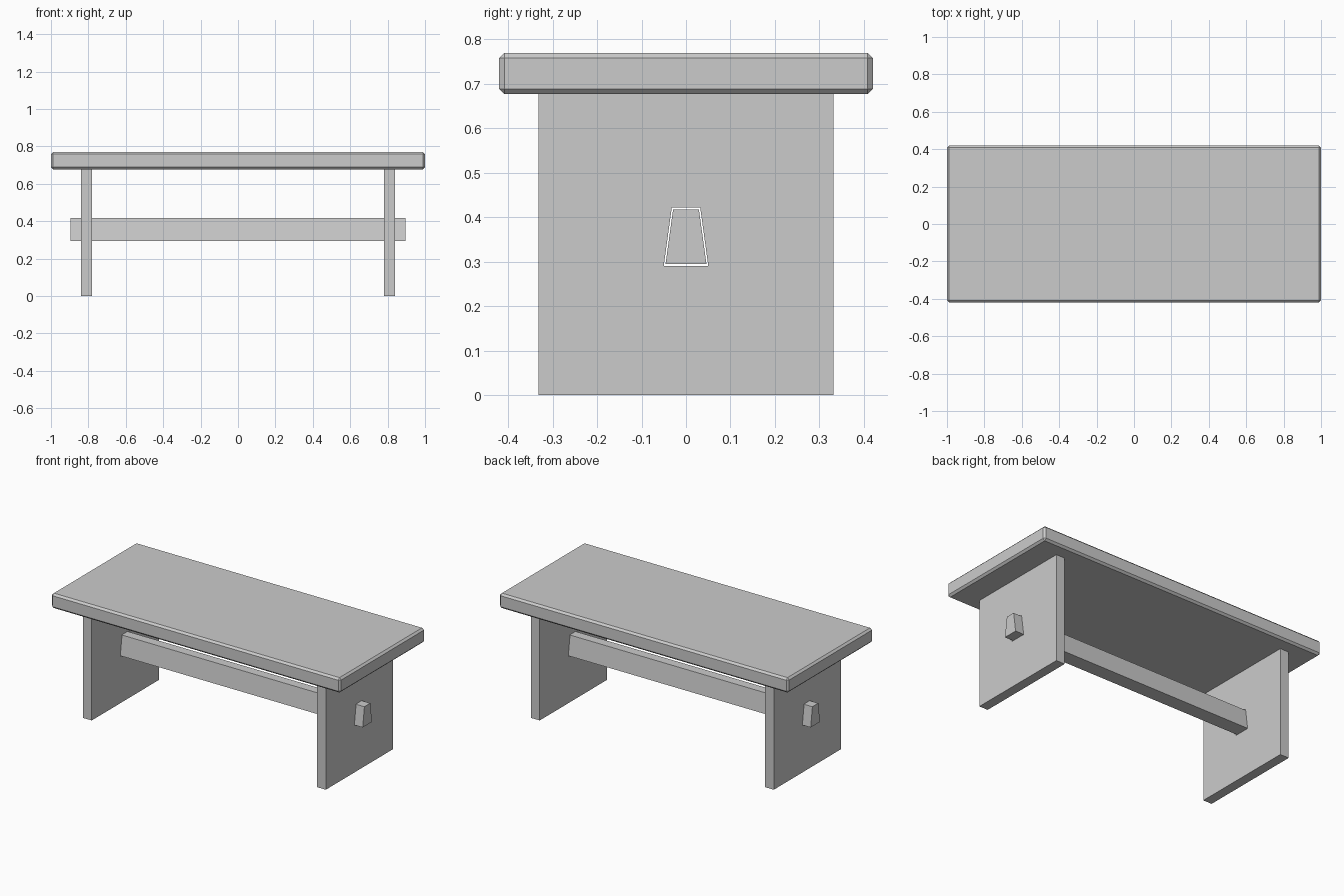
import bpy
import bmesh

cube = bpy.data.objects.get("Cube")
if cube:
    bpy.data.objects.remove(cube, do_unlink=True)

GREY = (0.6, 0.6, 0.6, 1)
grey = bpy.data.materials.new("plain grey")
grey.use_nodes = True
grey.diffuse_color = GREY
grey.node_tree.nodes["Principled BSDF"].inputs["Base Color"].default_value = GREY


def prism(name, profile, x0, x1):
    """Extrude a (y, z) outline along x."""
    bm = bmesh.new()
    face = bm.faces.new([bm.verts.new((x0, y, z)) for y, z in profile])
    out = bmesh.ops.extrude_face_region(bm, geom=[face])
    moved = [v for v in out["geom"] if isinstance(v, bmesh.types.BMVert)]
    bmesh.ops.translate(bm, verts=moved, vec=(x1 - x0, 0, 0))
    bmesh.ops.recalc_face_normals(bm, faces=bm.faces)
    mesh = bpy.data.meshes.new(name)
    bm.to_mesh(mesh)
    bm.free()
    mesh.materials.append(grey)
    obj = bpy.data.objects.new(name, mesh)
    bpy.context.collection.objects.link(obj)
    return obj


def rectangle(half_y, z0, z1):
    return [(-half_y, z0), (half_y, z0), (half_y, z1), (-half_y, z1)]


def wedge(low, high, z0, z1):
    return [(-low, z0), (low, z0), (high, z1), (-high, z1)]


# Tabletop with chamfered edges
top = prism("tabletop", rectangle(0.42, 0.677, 0.77), -1, 1)
bevel = top.modifiers.new("chamfer", "BEVEL")
bevel.width = 0.012
bevel.segments = 1

# Tapered stretcher running through both legs
prism("stretcher", wedge(0.046, 0.029, 0.295, 0.418), -0.895, 0.895)

# Slot cutter, slightly larger than the stretcher
cutter = prism("slot_cutter", wedge(0.05, 0.032, 0.291, 0.422), -0.95, 0.95)
cutter.hide_render = True
cutter.hide_viewport = True
cutter.display_type = "WIRE"

# Slab legs with a slot for the stretcher
for side, x in (("left", 0.81), ("right", -0.81)):
    leg = prism(side + "_leg", rectangle(0.332, 0, 0.68), x - 0.03, x + 0.03)
    cut = leg.modifiers.new("slot", "BOOLEAN")
    cut.object = cutter
    cut.operation = "DIFFERENCE"
    cut.solver = "EXACT"
